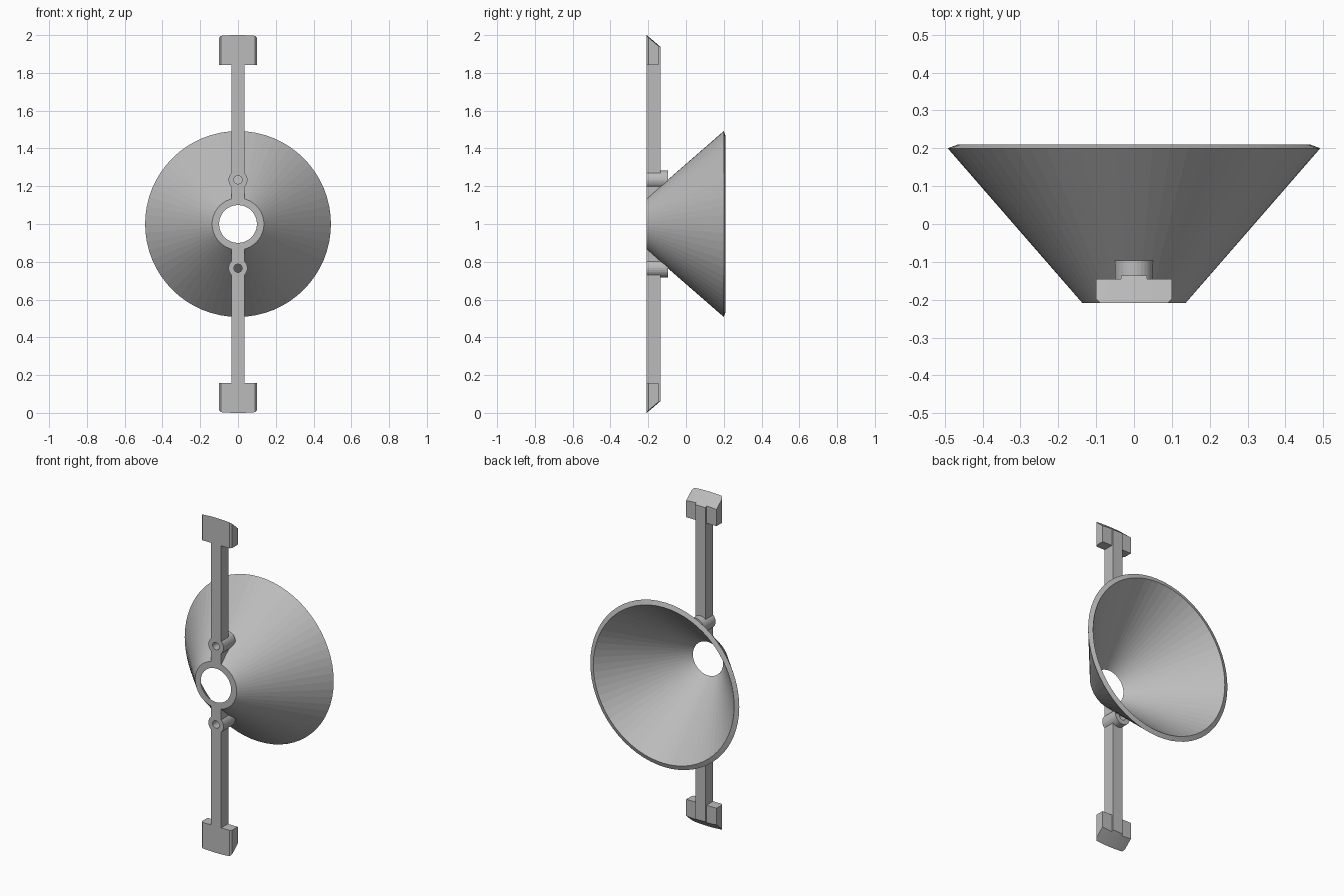
import bpy, bmesh, math
from mathutils import Vector

if "Cube" in bpy.data.objects:
    bpy.data.objects.remove(bpy.data.objects["Cube"], do_unlink=True)

FRONT, BACK = -0.208, -0.136      # front and back planes of the arms
BOSS_Z = 0.234                    # screw boss distance from the centre

grey = bpy.data.materials.new("light grey")
grey.use_nodes = True
grey.diffuse_color = (0.5, 0.5, 0.5, 1)
grey.node_tree.nodes["Principled BSDF"].inputs["Base Color"].default_value = (0.5, 0.5, 0.5, 1)


def finish(name, bm):
    """Turn a bmesh into a grey object centred at mid height."""
    bmesh.ops.recalc_face_normals(bm, faces=bm.faces)
    mesh = bpy.data.meshes.new(name)
    bm.to_mesh(mesh)
    bm.free()
    mesh.materials.append(grey)
    obj = bpy.data.objects.new(name, mesh)
    bpy.context.collection.objects.link(obj)
    obj.location.z = 1
    return obj


def lathe(name, profile, sides, z=0):
    """Revolve a closed (radius, y) profile around the y axis."""
    bm = bmesh.new()
    rings = []
    for i in range(sides):
        a = math.tau * i / sides
        rings.append([bm.verts.new((r * math.sin(a), y, z + r * math.cos(a))) for r, y in profile])
    n = len(profile)
    for i, ring in enumerate(rings):
        after = rings[(i + 1) % sides]
        for j in range(n):
            k = (j + 1) % n
            if profile[j][0] or profile[k][0]:
                bm.faces.new((ring[j], ring[k], after[k], after[j]))
    bmesh.ops.remove_doubles(bm, verts=bm.verts, dist=1e-6)
    return finish(name, bm)


def solid(name, r0, y0, r1, y1, sides, z=0):
    return lathe(name, [(0, y0), (r0, y0), (r1, y1), (0, y1)], sides, z)


def prism(name, outline, z0, z1):
    """Extrude an (x, y) outline upwards."""
    bm = bmesh.new()
    face = bm.faces.new([bm.verts.new((x, y, z0)) for x, y in outline])
    top = bmesh.ops.extrude_face_region(bm, geom=[face])["geom"]
    bmesh.ops.translate(bm, vec=Vector((0, 0, z1 - z0)),
                        verts=[v for v in top if isinstance(v, bmesh.types.BMVert)])
    return finish(name, bm)


def combine(target, tool, operation):
    mod = target.modifiers.new(operation.lower(), "BOOLEAN")
    mod.operation, mod.object, mod.solver = operation, tool, "EXACT"
    tool.hide_render = True


# Conical reflector with an open centre and a bevelled rim
lathe("reflector_cone", [(0.1, FRONT), (0.137, FRONT), (0.492, 0.2), (0.465, 0.21)], 64)

# Upper arm: bar, end pad with chamfered front corners, screw boss
arm = prism("support_arms", [(-0.034, FRONT), (0.034, FRONT), (0.034, BACK), (-0.034, BACK)], 0.13, 1.1)
pad = prism("end_pad", [(-0.09, FRONT), (0.09, FRONT), (0.1, -0.198), (0.1, -0.145),
                        (-0.1, -0.145), (-0.1, -0.198)], 0.842, 1.1)
boss = solid("screw_boss", 0.05, FRONT, 0.05, -0.096, 32, BOSS_Z)

# Shaping tools: sloped round outer limit, reflector interior, screw hole
limit = solid("outer_limit", 1.079, -0.3, 0.822, 0.0, 256)
inside = solid("reflector_interior", 0.02, -0.3, 0.465, 0.21, 64)
hole = solid("screw_hole", 0.022, -0.3, 0.022, 0.0, 24, BOSS_Z)

for tool, operation in ((pad, "UNION"), (boss, "UNION"), (limit, "INTERSECT"),
                        (inside, "DIFFERENCE"), (hole, "DIFFERENCE")):
    combine(arm, tool, operation)

# Lower arm is the mirror image
mirror = arm.modifiers.new("mirror", "MIRROR")
mirror.use_axis = (False, False, True)
mirror.use_mirror_merge = False

# Bake the arms and remove the tools
bpy.context.view_layer.update()
graph = bpy.context.evaluated_depsgraph_get()
baked = bpy.data.meshes.new_from_object(arm.evaluated_get(graph))
arm.modifiers.clear()
arm.data = baked
for tool in (pad, boss, limit, inside, hole):
    bpy.data.objects.remove(tool, do_unlink=True)
